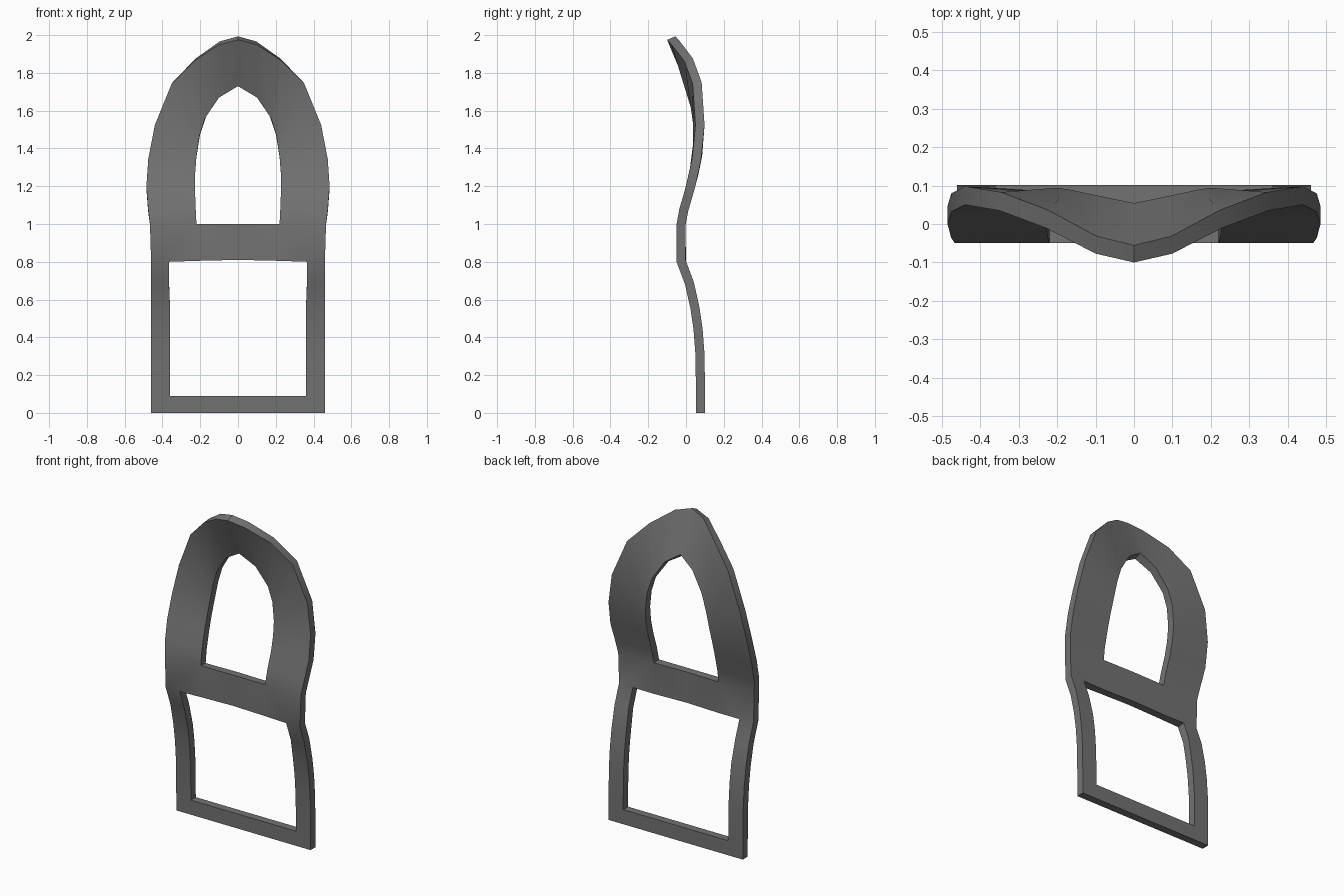
import bpy, bmesh

cube = bpy.data.objects.get("Cube")
if cube:
    bpy.data.objects.remove(cube, do_unlink=True)

grey = bpy.data.materials.new("dark grey")
grey.use_nodes = True
colour = (0.17, 0.17, 0.17, 1)
grey.diffuse_color = colour
grey.node_tree.nodes["Principled BSDF"].inputs["Base Color"].default_value = colour

THICKNESS = 0.048
BAR_Y = -0.05

# Front sheet, +x half: each list pairs an outer and an inner edge point
arch = [
    ((0, -0.10, 1.975), (0, 0.01, 1.73)),
    ((0.10, -0.077, 1.95), (0.10, 0.028, 1.67)),
    ((0.23, -0.01, 1.865), (0.175, 0.043, 1.56)),
    ((0.35, 0.035, 1.745), (0.203, 0.046, 1.47)),
    ((0.44, 0.05, 1.525), (0.22, 0.037, 1.36)),
    ((0.475, 0.032, 1.345), (0.227, 0.018, 1.27)),
    ((0.485, 0, 1.2), (0.228, -0.003, 1.19)),
    ((0.476, -0.035, 1.08), (0.224, -0.035, 1.08)),
    ((0.466, BAR_Y, 1.0), (0.22, BAR_Y, 1.0)),
]
leg_rows = [(BAR_Y, 0.80), (-0.005, 0.68), (0.024, 0.55), (0.04, 0.44),
            (0.05, 0.31), (0.053, 0.09)]
legs = [((0.46, y, z), (0.365 - 0.005 * (z < 0.6), y, z)) for y, z in leg_rows]
faces = []
for strip in (arch, legs):
    for (a, b), (c, d) in zip(strip, strip[1:]):
        faces.append((a, b, d, c))

# Middle bar
low_mid = (0.22, BAR_Y, 0.805)
faces.append(((0, BAR_Y, 0.81), low_mid, arch[-1][1], (0, BAR_Y, 1.0)))
faces.append((low_mid, legs[0][1], legs[0][0], arch[-1][0], arch[-1][1]))

# Bottom rail
outer, inner = legs[-1]
foot = [(x, outer[1], 0) for x in (0, inner[0], outer[0])]
faces.append((foot[0], foot[1], inner, (0, outer[1], outer[2])))
faces.append((foot[1], foot[2], outer, inner))

bm = bmesh.new()
for face in faces:
    bm.faces.new([bm.verts.new(p) for p in face])
bmesh.ops.remove_doubles(bm, verts=bm.verts, dist=0.0005)
bm.normal_update()
bmesh.ops.reverse_faces(bm, faces=[f for f in bm.faces if f.normal.y > 0])
mesh = bpy.data.meshes.new("curved_frame")
bm.to_mesh(mesh)
bm.free()
mesh.materials.append(grey)

frame = bpy.data.objects.new("curved_frame", mesh)
bpy.context.collection.objects.link(frame)
bpy.ops.object.select_all(action="DESELECT")
frame.select_set(True)
bpy.context.view_layer.objects.active = frame

# Mirror to the other side, then thicken towards the back
mirror = frame.modifiers.new("mirror", "MIRROR")
mirror.use_clip = True
thick = frame.modifiers.new("thickness", "SOLIDIFY")
thick.thickness = THICKNESS
thick.offset = -1
thick.use_even_offset = True
for name in ("mirror", "thickness"):
    bpy.ops.object.modifier_apply(modifier=name)
bpy.ops.object.shade_smooth_by_angle(angle=0.6)
